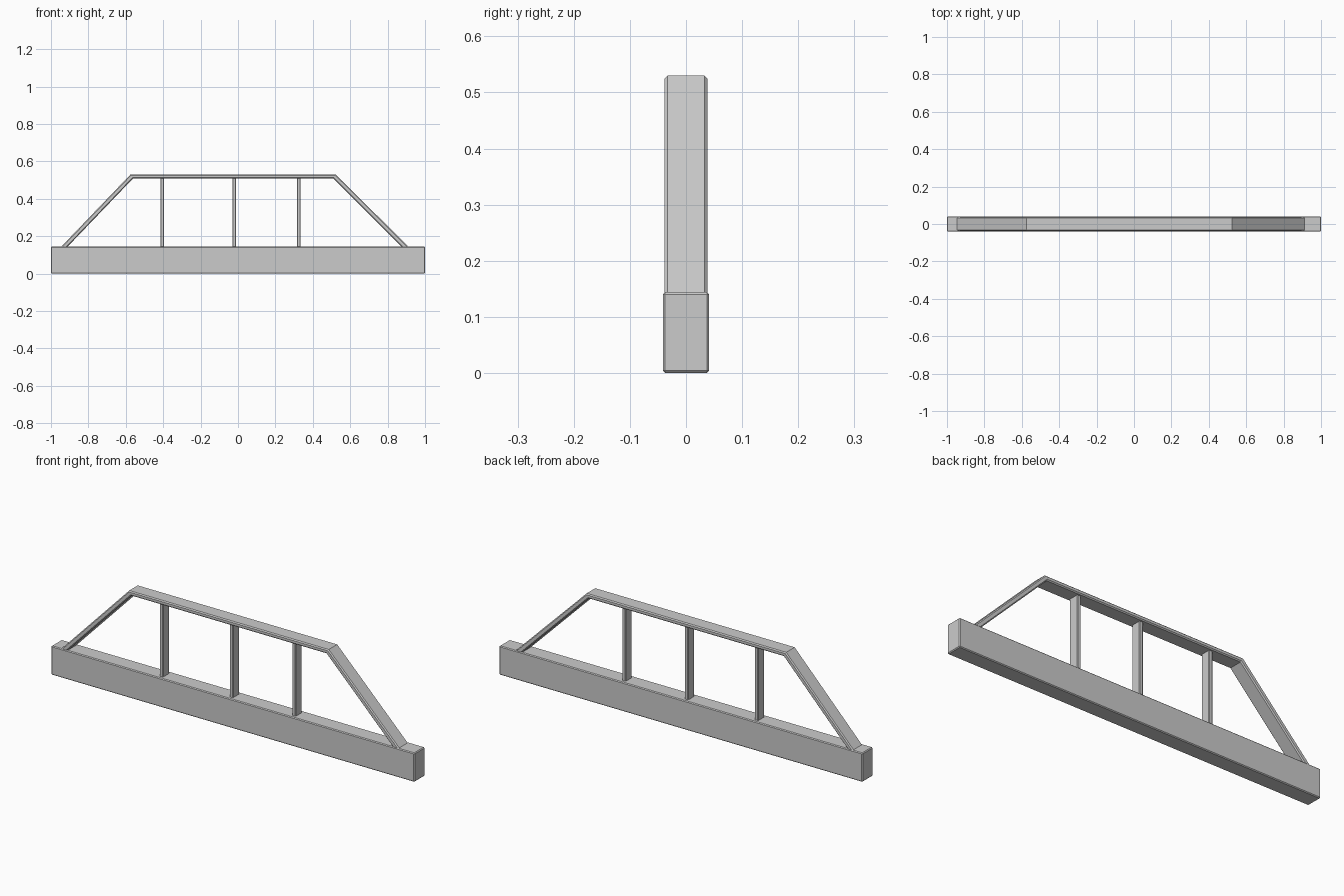
import bpy, bmesh

if "Cube" in bpy.data.objects:
    bpy.data.objects.remove(bpy.data.objects["Cube"])


def prism(name, outline, half_depth, bevel):
    """Extrude an x/z outline symmetrically along y and chamfer its edges."""
    bm = bmesh.new()
    front = bm.faces.new([bm.verts.new((x, -half_depth, z)) for x, z in outline])
    ext = bmesh.ops.extrude_face_region(bm, geom=[front])
    verts = [v for v in ext["geom"] if isinstance(v, bmesh.types.BMVert)]
    bmesh.ops.translate(bm, verts=verts, vec=(0, 2 * half_depth, 0))
    bmesh.ops.recalc_face_normals(bm, faces=bm.faces)
    mesh = bpy.data.meshes.new(name)
    bm.to_mesh(mesh)
    bm.free()
    obj = bpy.data.objects.new(name, mesh)
    bpy.context.collection.objects.link(obj)
    mod = obj.modifiers.new("chamfer", "BEVEL")
    mod.width = bevel
    mod.segments = 1
    mod.limit_method = "ANGLE"
    mod.angle_limit = 1.0
    return obj


def box(name, x0, x1, z0, z1, half_depth, bevel):
    return prism(name, [(x0, z0), (x1, z0), (x1, z1), (x0, z1)], half_depth, bevel)


# Solid base beam
box("base_beam", -1, 1, 0, 0.144, 0.041, 0.004)

# Bent handrail: sloping legs and a flat top bar
outer = [(-0.952, 0.137), (-0.575, 0.53), (0.523, 0.53), (0.918, 0.137)]
inner = [(0.882, 0.137), (0.511, 0.508), (-0.562, 0.508), (-0.918, 0.137)]
prism("handrail", outer + inner, 0.038, 0.005)

# Upright posts
for i, x in enumerate((-0.405, -0.02, 0.325)):
    box(f"post_{i + 1}", x - 0.01, x + 0.01, 0.138, 0.514, 0.025, 0.003)
